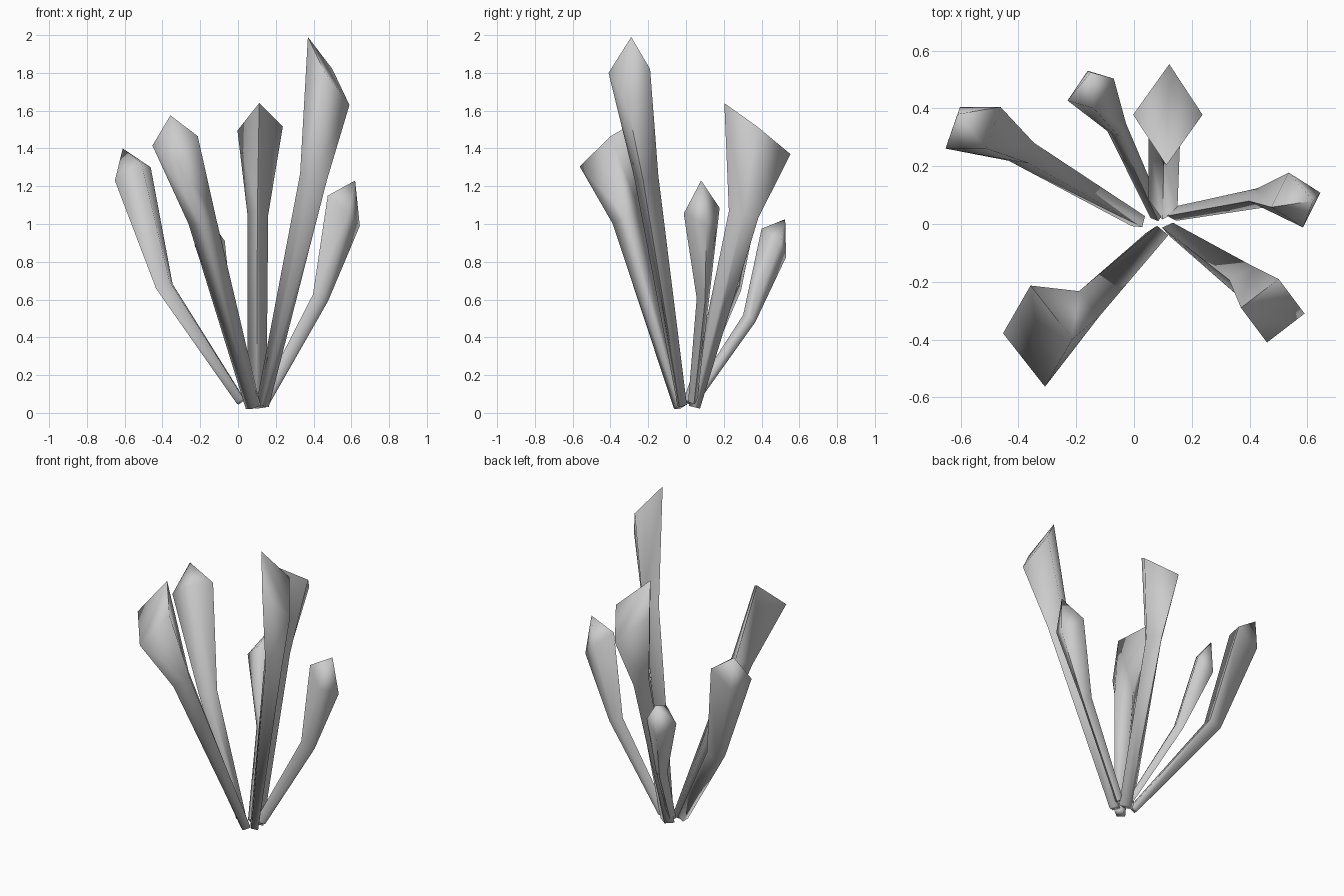
import bpy, bmesh, math
from mathutils import Vector

cube = bpy.data.objects.get("Cube")
if cube:
    bpy.data.objects.remove(cube, do_unlink=True)

grey = bpy.data.materials.new("crystal_grey")
grey.use_nodes = True
colour = (0.6, 0.6, 0.6, 1)
grey.diffuse_color = colour
grey.node_tree.nodes["Principled BSDF"].inputs["Base Color"].default_value = colour


def ring(bm, centre, a, b):
    """Four corners of a diamond with half diagonals a and b."""
    return [bm.verts.new(centre + offset) for offset in (a, b, -a, -b)]


def across(axis, a, b, radii):
    """Turn the head diagonals square to the stalk and give them new lengths."""
    axis = axis.normalized()
    return [(v - axis * v.dot(axis)).normalized() * r for v, r in zip((a, b), radii)]


def crystal(name, base, base_radii, bend, bend_radii, head, a, b, tip=None):
    """Four-sided stalk that bends, widens to a head and ends flat or pointed."""
    base, bend, head, a, b = map(Vector, (base, bend, head, a, b))
    bm = bmesh.new()
    rings = [
        ring(bm, base, *across(bend - base, a, b, base_radii)),
        ring(bm, bend, *across(head - base, a, b, bend_radii)),
        ring(bm, head, a, b),
    ]
    for low, high in zip(rings, rings[1:]):
        for i in range(len(low)):
            j = (i + 1) % len(low)
            bm.faces.new((low[i], low[j], high[j], high[i]))
    bm.faces.new(rings[0])
    # Head: a slanted cut, or four facets meeting at a point
    if tip:
        point = bm.verts.new(tip)
        for i, corner in enumerate(rings[-1]):
            bm.faces.new((rings[-1][i - 1], corner, point))
    else:
        bm.faces.new(rings[-1])
    bmesh.ops.recalc_face_normals(bm, faces=bm.faces)
    mesh = bpy.data.meshes.new(name)
    bm.to_mesh(mesh)
    bm.free()
    mesh.materials.append(grey)
    obj = bpy.data.objects.new(name, mesh)
    bpy.context.collection.objects.link(obj)
    bpy.ops.object.select_all(action="DESELECT")
    obj.select_set(True)
    bpy.context.view_layer.objects.active = obj
    # Soft sides, crisp cut edges
    bpy.ops.object.shade_smooth_by_angle(angle=math.radians(89))


# Crystals with a slanted flat cut
crystal("front_right_crystal",
        base=(.08, -.035, .03), base_radii=(.03, .04),
        bend=(-.19, -.31, 1.02), bend_radii=(.08, .075),
        head=(-.333, -.388, 1.44), a=(-.025, .175, .135), b=(.12, -.01, .025))
crystal("tall_front_left_crystal",
        base=(.13, -.02, .04), base_radii=(.035, .025),
        bend=(.4, -.21, 1.25), bend_radii=(.075, .065),
        head=(.48, -.3, 1.81), a=(.11, -.01, -.18), b=(.02, .11, .01))
crystal("back_crystal",
        base=(.1, .045, .03), base_radii=(.03, .05),
        bend=(.105, .305, 1.05), bend_radii=(.08, .055),
        head=(.117, .378, 1.505), a=(.005, .175, -.135), b=(.12, 0, .01))

# Crystals with a pointed head
crystal("back_right_crystal",
        base=(.015, .01, .06), base_radii=(.03, .03),
        bend=(-.39, .25, .67), bend_radii=(.055, .055),
        head=(-.557, .333, 1.265), a=(-.045, .072, -.06), b=(.095, .072, .035),
        tip=(-.61, .38, 1.4))
crystal("small_back_crystal",
        base=(.08, .03, .05), base_radii=(.025, .025),
        bend=(-.06, .335, .5), bend_radii=(.038, .035),
        head=(-.15, .465, .9), a=(-.01, .065, -.075), b=(.08, .038, .01),
        tip=(-.15, .525, 1.025))
crystal("left_crystal",
        base=(.14, .035, .06), base_radii=(.03, .025),
        bend=(.437, .09, .61), bend_radii=(.045, .035),
        head=(.56, .083, 1.07), a=(.085, .025, -.08), b=(-.025, .095, .015),
        tip=(.62, .08, 1.23))
